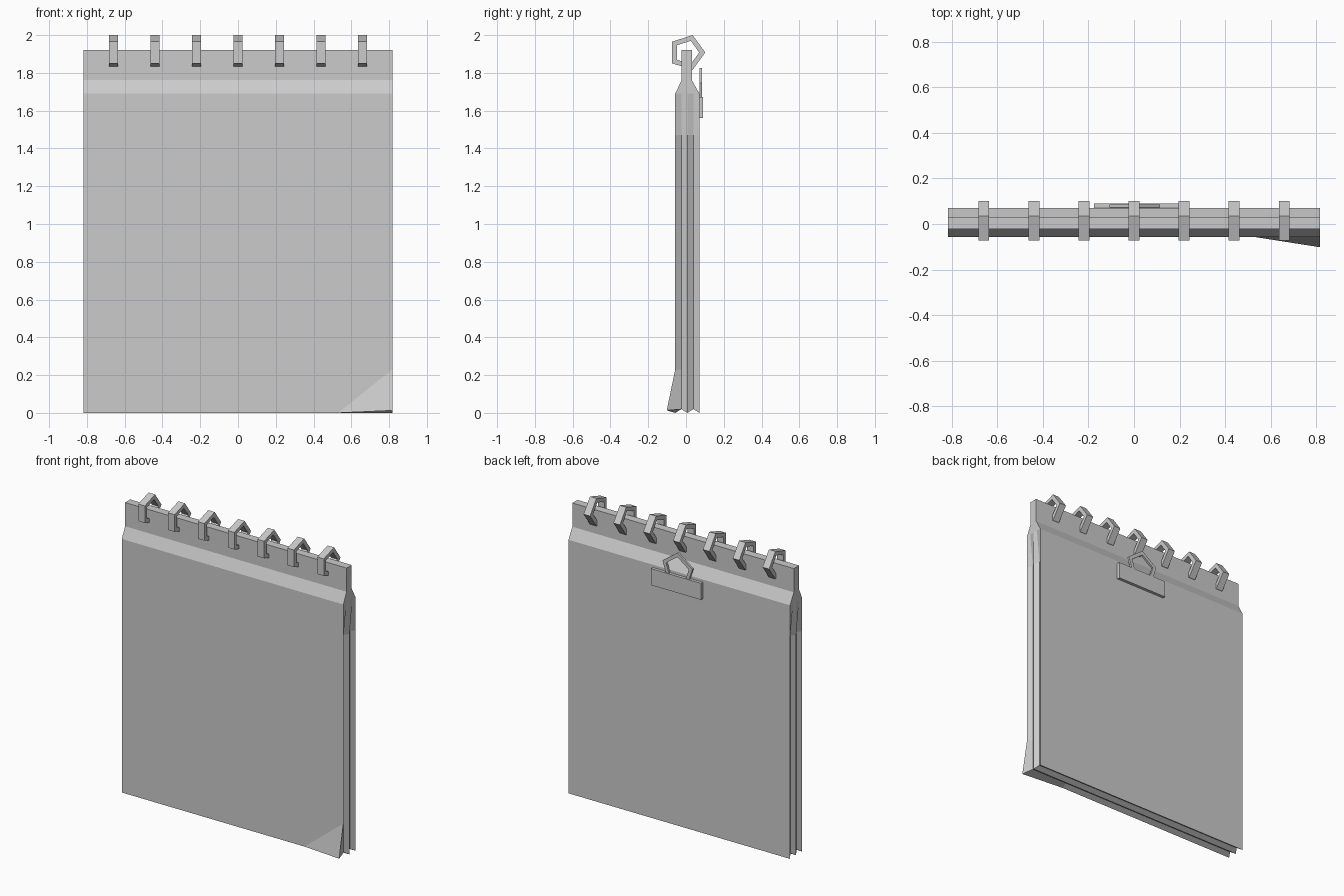
import bpy
import bmesh
from math import cos, sin, pi

cube = bpy.data.objects.get("Cube")
if cube:
    bpy.data.objects.remove(cube)

grey = bpy.data.materials.new("plain grey")
grey.use_nodes = True
GREY = (0.6, 0.6, 0.6, 1)
grey.diffuse_color = GREY
grey.node_tree.nodes["Principled BSDF"].inputs["Base Color"].default_value = GREY


def finish(bm, name):
    bmesh.ops.recalc_face_normals(bm, faces=bm.faces)
    mesh = bpy.data.meshes.new(name)
    bm.to_mesh(mesh)
    bm.free()
    mesh.materials.append(grey)
    obj = bpy.data.objects.new(name, mesh)
    bpy.context.collection.objects.link(obj)
    return obj


def pentagon_ring(name, outer, inner, depth, turn, place):
    """Flat five-sided ring; place maps (u, v, w) to a position."""
    bm = bmesh.new()
    loops = []
    for r, w in ((outer, -1), (outer, 1), (inner, 1), (inner, -1)):
        angles = [turn + 2 * pi * i / 5 for i in range(5)]
        loops.append([bm.verts.new(place(r * cos(a), r * sin(a), w * depth / 2)) for a in angles])
    for k in range(4):
        a, b = loops[k], loops[(k + 1) % 4]
        for i in range(5):
            j = (i + 1) % 5
            bm.faces.new((a[i], a[j], b[j], b[i]))
    return finish(bm, name)


# Page block: layers from front to back, with every second layer set in
W = 0.817
FRONT, BACK = -0.057, 0.071
SPINE_FRONT, SPINE_BACK = -0.023, 0.031
LAYERS = 5
bm = bmesh.new()
layers = []
for k in range(LAYERS):
    t = k / (LAYERS - 1)
    y = FRONT + t * (BACK - FRONT)
    ys = SPINE_FRONT + t * (SPINE_BACK - SPINE_FRONT)
    inset = 0.02 * (k % 2)
    w = W - inset
    curl_y, curl_z = (-0.102, 0.013) if k == 0 else (y, inset)
    right = [(w, 0.23, y), (w, 1.47, y), (W, 1.69, y), (W, 1.762, ys), (W, 1.92, ys)]
    outline = [(-w, inset, y), (0.53, inset, y), (w, curl_z, curl_y)] + right
    outline += [(-x, z, d) for x, z, d in reversed(right)]
    layers.append([bm.verts.new((x, d, z)) for x, z, d in outline])

for a, b in zip(layers, layers[1:]):
    for i in range(len(a)):
        j = (i + 1) % len(a)
        bm.faces.new((a[i], a[j], b[j], b[i]))
for v in (layers[0], layers[-1]):
    bm.faces.new(v[1:4])                                   # bottom corner
    bm.faces.new([v[i] for i in (0, 1, 3, 4, 5, 10, 11, 12)])  # page
    bm.faces.new([v[i] for i in (5, 6, 9, 10)])            # slope
    bm.faces.new(v[6:10])                                  # spine
finish(bm, "page_block")

# Binding rings through the spine
for n in range(7):
    x = 0.22 * (n - 3)
    pentagon_ring("binding_ring_%d" % (n + 1), 0.097, 0.065, 0.048, 0,
                  lambda u, v, w, x=x: (x + w, 0.005 + u, 1.908 + v))

# Hanger on the back
pentagon_ring("hanger_loop", 0.116, 0.088, 0.014, pi / 2,
              lambda u, v, w: (0.003 + u, 0.079 + w, 1.71 + v))
bm = bmesh.new()
bmesh.ops.create_cube(bm, size=1)
for v in bm.verts:
    v.co = (0.01 + v.co.x * 0.37, 0.08 + v.co.y * 0.022, 1.617 + v.co.z * 0.11)
finish(bm, "hanger_plate")
